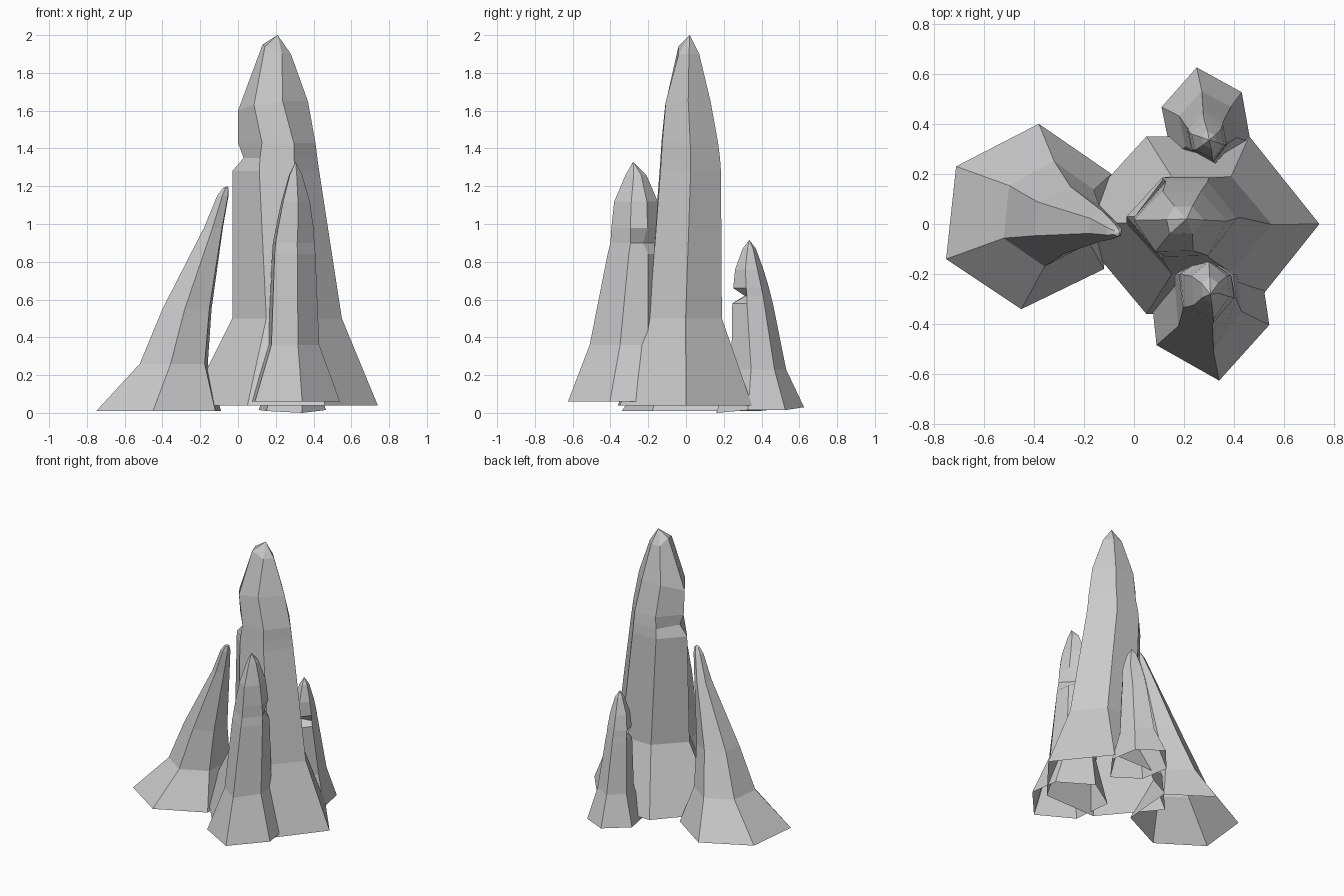
import bpy, bmesh


def spire(name, outline, rings, apex, tweaks=None):
    """Loft a six-sided rock: the base outline is refitted to each ring's extents.
    ring = (z, x_min, x_max, y_min, y_max); tweaks shift single ring vertices."""
    tweaks = tweaks or {}
    xs, ys = [p[0] for p in outline], [p[1] for p in outline]
    x0, y0 = min(xs), min(ys)
    w, d = max(xs) - x0, max(ys) - y0
    bm = bmesh.new()
    loops = []
    for r, (z, xa, xb, ya, yb) in enumerate(rings):
        loop = []
        for i, (x, y) in enumerate(outline):
            dx, dy, dz = tweaks.get((r, i), (0, 0, 0))
            loop.append(bm.verts.new((xa + (x - x0) / w * (xb - xa) + dx,
                                      ya + (y - y0) / d * (yb - ya) + dy,
                                      z + dz)))
        loops.append(loop)
    n = len(outline)
    for a, b in zip(loops, loops[1:]):
        for i in range(n):
            j = (i + 1) % n
            bm.faces.new((a[i], a[j], b[j], b[i]))
    tip = bm.verts.new(apex)
    for i in range(n):
        bm.faces.new((loops[-1][i], loops[-1][(i + 1) % n], tip))
    mesh = bpy.data.meshes.new(name)
    bm.to_mesh(mesh)
    bm.free()
    ob = bpy.data.objects.new(name, mesh)
    bpy.context.collection.objects.link(ob)
    return ob


# Outlines run counter-clockwise; bottoms stay open.

# Tall central spire with a notch high on its left edge (vertex 3)
spire("main_spire",
      [(.74, 0), (.46, .35), (.05, .35), (-.26, .01), (.05, -.36), (.46, -.35)],
      [(.04, -.26, .74, -.36, .35),
       (.50, -.03, .55, -.20, .19),
       (1.28, -.03, .43, -.14, .185),
       (1.35, -.02, .42, -.135, .18),
       (1.43, 0, .41, -.13, .17),
       (1.65, 0, .37, -.11, .13),
       (1.90, .11, .28, -.04, .07)],
      (.21, .02, 2.0),
      {(3, 3): (.05, 0, 0), (5, 3): (0, 0, -.05), (5, 4): (-.03, 0, -.02),
       (5, 5): (-.03, 0, 0), (6, 3): (.02, 0, .05), (6, 4): (-.02, 0, .04)})

# Wide leaning spire on the left
spire("left_spire",
      [(-.09, .20), (-.38, .40), (-.71, .23), (-.75, -.14), (-.45, -.34), (-.12, -.18)],
      [(.01, -.75, -.09, -.34, .40),
       (.26, -.52, -.16, -.17, .25),
       (.55, -.40, -.14, -.12, .15),
       (.98, -.18, -.08, -.07, .05),
       (1.15, -.11, -.05, -.06, 0),
       (1.19, -.08, -.05, -.05, -.02)],
      (-.058, -.035, 1.2))

# Medium spire at the front, notched at its right rear edge (vertex 0)
spire("front_spire",
      [(.51, -.20), (.28, -.06), (.06, -.20), (.09, -.48), (.34, -.62), (.54, -.40)],
      [(.06, .06, .54, -.625, -.06),
       (.36, .16, .43, -.51, -.10),
       (.84, .18, .41, -.415, -.13),
       (.90, .185, .405, -.40, -.13),
       (.98, .20, .40, -.395, -.14),
       (1.12, .23, .38, -.38, -.15),
       (1.26, .27, .34, -.32, -.21)],
      (.305, -.28, 1.33),
      {(3, 0): (-.05, -.03, 0)})

# Small spire at the back, notched at its front edge (vertex 4)
spire("back_spire",
      [(.465, .33), (.43, .53), (.25, .63), (.11, .47), (.15, .27), (.34, .16)],
      [(.015, .11, .465, .16, .625),
       (.23, .18, .41, .24, .53),
       (.58, .21, .375, .245, .46),
       (.62, .215, .37, .25, .45),
       (.66, .215, .37, .25, .44),
       (.76, .23, .36, .26, .41),
       (.87, .27, .33, .30, .37)],
      (.30, .335, .915),
      {(0, 2): (0, 0, .015), (0, 5): (0, 0, -.015), (0, 4): (0, 0, -.005),
       (3, 4): (.03, .03, 0), (3, 5): (-.02, .06, 0)})
